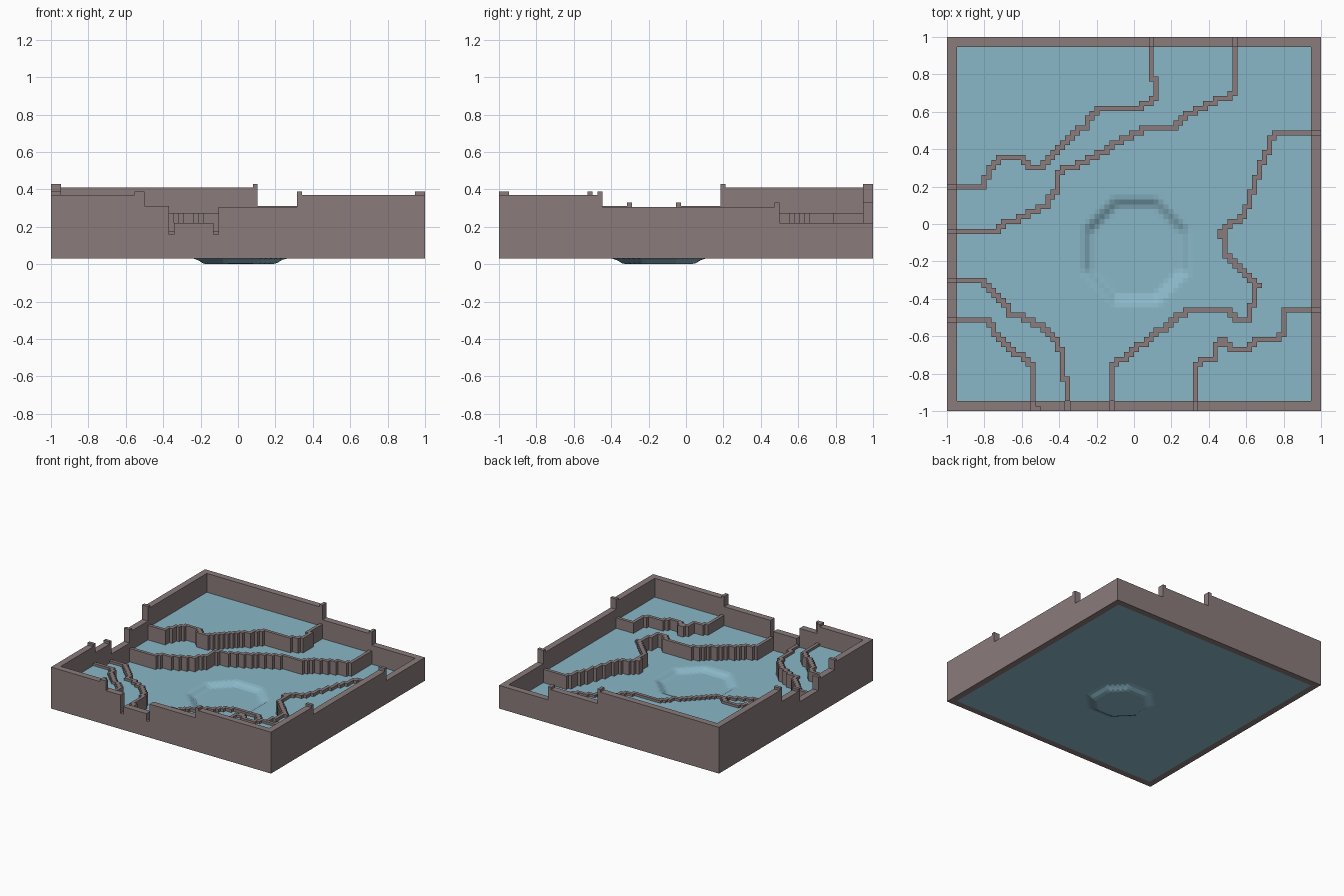
import bpy, bmesh, math

if "Cube" in bpy.data.objects:
    bpy.data.objects.remove(bpy.data.objects["Cube"])

N = 76                      # cells per side of the blocky terrain
S = 2.0 / N
BASE = 0.03                 # underside of the slab
WALL = 0.155                # outer wall height above its terrace
LIP = 0.02                  # cliff edge height above its terrace


def material(name, col):
    m = bpy.data.materials.new(name)
    m.diffuse_color = (*col, 1)
    m.use_nodes = True
    m.node_tree.nodes["Principled BSDF"].inputs["Base Color"].default_value = m.diffuse_color
    return m


STONE = material("stone brown", (0.255, 0.2, 0.198))
BLUE = material("floor blue", (0.255, 0.475, 0.575))

# Terraces: name -> (floor level, seed point inside)
TERRACES = {
    "northwest_floor": (0.255, (-0.6, 0.7)),
    "diagonal_floor": (0.155, (0.3, 0.8)),
    "basin_floor": (0.065, (0.0, 0.2)),
    "southwest_floor": (0.215, (-0.85, -0.8)),
    "southwest_step_floor": (0.155, (-0.45, -0.85)),
    "southeast_step_floor": (0.15, (0.1, -0.85)),
    "southeast_floor": (0.215, (0.8, -0.8)),
}


def cell(x, y):
    return (min(N - 1, max(0, int((x + 1) / S))), min(N - 1, max(0, int((y + 1) / S))))


cliff = {}                  # cell -> cliff name


def trace(name, pts):
    """Turn a path into a staircase of edge-connected cells."""
    last = None
    for (x0, y0), (x1, y1) in zip(pts, pts[1:]):
        n = max(1, int(math.hypot(x1 - x0, y1 - y0) / S * 8))
        for k in range(n + 1):
            c = cell(x0 + (x1 - x0) * k / n, y0 + (y1 - y0) * k / n)
            if last and c[0] != last[0] and c[1] != last[1]:
                cliff[(c[0], last[1])] = name
            cliff[c] = name
            last = c


# Cliff edges between terraces
trace("northwest_cliff", [(-1, .2), (-.81, .2), (-.77, .31), (-.67, .365), (-.61, .365), (-.57, .31),
                          (-.5, .31), (-.26, .53), (-.2, .61), (0, .61), (.11, .67), (.11, .78),
                          (.08, .8), (.08, 1)])
trace("diagonal_cliff", [(-1, -.05), (-.78, -.05), (-.67, .01), (-.48, .09), (-.41, .2), (-.41, .28),
                         (-.29, .32), (.03, .5), (.19, .51), (.3, .59), (.49, .68), (.55, .69), (.55, 1)])
trace("southwest_cliff", [(-1, -.52), (-.77, -.52), (-.73, -.61), (-.64, -.68), (-.54, -.77), (-.525, -1)])
trace("southwest_step_cliff", [(-1, -.3), (-.81, -.3), (-.65, -.49), (-.55, -.51), (-.4, -.64),
                               (-.37, -.77), (-.365, -1)])
trace("southeast_step_cliff", [(-.115, -1), (-.115, -.76), (.27, -.47), (.5, -.47), (.54, -.515),
                               (.61, -.515), (.66, -.32), (.48, -.15), (.47, -.03), (.59, .04),
                               (.64, .19), (.74, .48), (1, .48)])
trace("southeast_cliff", [(.33, -1), (.33, -.74), (.42, -.73), (.43, -.65), (.47, -.62), (.52, -.68),
                          (.6, -.68), (.64, -.63), (.78, -.63), (.81, -.47), (1, -.47)])

# Flood fill each terrace from its seed
region = {}
for name, (lvl, seed) in TERRACES.items():
    stack = [cell(*seed)]
    while stack:
        c = stack.pop()
        if c in region or c in cliff or not (0 <= c[0] < N and 0 <= c[1] < N):
            continue
        region[c] = name
        stack += [(c[0] + 1, c[1]), (c[0] - 1, c[1]), (c[0], c[1] + 1), (c[0], c[1] - 1)]

CLIFF_LEVEL = {"northwest_cliff": .255, "diagonal_cliff": .155, "southwest_cliff": .215,
               "southwest_step_cliff": .155, "southeast_step_cliff": .155, "southeast_cliff": .215}

# Height and owning part of every cell
height, part = {}, {}
for i in range(N):
    for j in range(N):
        c = (i, j)
        rim = min(i, j) < 2 or max(i, j) > N - 3
        if c in cliff:
            height[c] = CLIFF_LEVEL[cliff[c]] + LIP + (WALL if rim else 0)
            part[c] = "outer_wall" if rim else cliff[c]
            if j < 2 and "step" in cliff[c]:        # low slots in the front wall
                height[c] = 0.16
        else:
            r = region.get(c, "basin_floor")
            height[c] = TERRACES[r][0] + (WALL if rim else 0)
            part[c] = "outer_wall" if rim else r


def pit(x, y, radius):
    """Depth of the octagonal pit at a point."""
    dx, dy = abs(x - 0.01), abs(y + 0.145)
    d = max(dx, dy, (dx + dy) / math.sqrt(2))
    return 0.03 * min(1, max(0, (radius - d) / 0.048))


def build(name, faces, mat):
    bm = bmesh.new()
    for f in faces:
        bm.faces.new([bm.verts.new(p) for p in f])
    bmesh.ops.remove_doubles(bm, verts=bm.verts[:], dist=1e-5)
    bmesh.ops.dissolve_limit(bm, angle_limit=0.01, verts=bm.verts[:], edges=bm.edges[:])
    me = bpy.data.meshes.new(name)
    bm.to_mesh(me)
    bm.free()
    me.materials.append(mat)
    bpy.context.collection.objects.link(bpy.data.objects.new(name, me))


tops, under = {}, []
for (i, j), h in height.items():
    p = part[(i, j)]
    x0, y0 = -1 + i * S, -1 + j * S
    x1, y1 = x0 + S, y0 + S
    quad = [(x0, y0), (x1, y0), (x1, y1), (x0, y1)]
    out = tops.setdefault(p, [])
    # top of the cell, sunk where the pit is
    sink = 1 if p == "basin_floor" else 0
    out.append([(x, y, h - sink * pit(x, y, 0.285)) for x, y in quad])
    # sides down to lower neighbours
    for k, (di, dj) in enumerate([(0, -1), (1, 0), (0, 1), (-1, 0)]):
        low = height.get((i + di, j + dj), BASE)
        if low < h - 1e-6:
            a, b = quad[k], quad[(k + 1) % 4]
            out.append([(*a, low), (*b, low), (*b, h), (*a, h)])
    # underside, with the bulge of the pit
    bottom = [(x, y, BASE - pit(x, y, 0.237)) for x, y in reversed(quad)]
    (out if p == "outer_wall" else under).append(bottom)

for name, faces in tops.items():
    build(name, faces, BLUE if name.endswith("floor") else STONE)
build("underside", under, BLUE)
